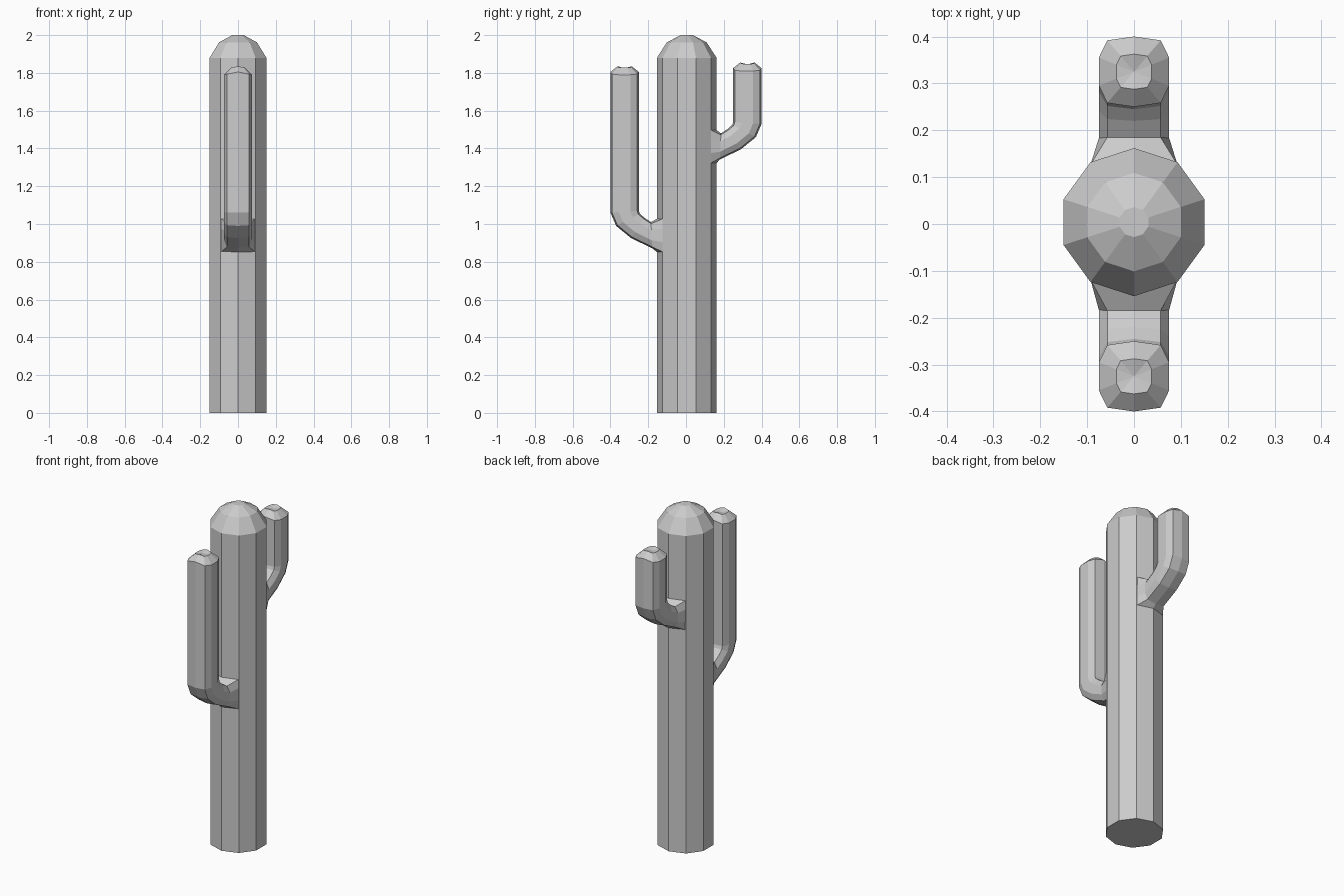
import bpy
import bmesh
import math

cube = bpy.data.objects.get("Cube")
if cube:
    bpy.data.objects.remove(cube, do_unlink=True)

# Single flat colour
grey = bpy.data.materials.new("light_grey")
grey.use_nodes = True
COLOUR = (0.6, 0.6, 0.6, 1)
grey.diffuse_color = COLOUR
grey.node_tree.nodes["Principled BSDF"].inputs["Base Color"].default_value = COLOUR

SIDES = 10
TRUNK_Y = 0.004
TRUNK_R = 0.158


def finish(bm, name):
    bmesh.ops.recalc_face_normals(bm, faces=bm.faces[:])
    mesh = bpy.data.meshes.new(name)
    bm.to_mesh(mesh)
    bm.free()
    mesh.materials.append(grey)
    obj = bpy.data.objects.new(name, mesh)
    bpy.context.collection.objects.link(obj)
    return obj


def loft(bm, rings):
    """Skin a list of equal-length point rings and return their vertices."""
    loops = [[bm.verts.new(p) for p in ring] for ring in rings]
    for a, b in zip(loops, loops[1:]):
        for i in range(len(a)):
            j = (i + 1) % len(a)
            bm.faces.new((a[i], a[j], b[j], b[i]))
    return loops


# Trunk: ten-sided column with a faceted dome
def trunk_ring(radius, z):
    angles = [math.pi / 2 + i * math.tau / SIDES for i in range(SIDES)]
    return [(radius * math.cos(a), TRUNK_Y + radius * math.sin(a), z) for a in angles]


bm = bmesh.new()
profile = [(TRUNK_R, 0), (TRUNK_R, 1.88), (0.105, 1.962), (0.032, 2.0)]
loops = loft(bm, [trunk_ring(r, z) for r, z in profile])
bm.faces.new(loops[0])
bm.faces.new(loops[-1])
finish(bm, "trunk")

# Arm cross-section: x offset and position from inner (-1) to outer (1) side
half = [(0, 1), (0.057, 0.89), (0.075, 0.4), (0.075, -0.4), (0.057, -0.89), (0, -1)]
section = half + [(-x, v) for x, v in half[-2:0:-1]]

# Elbow stations: inner (distance, height) and outer (distance, height)
elbow = [
    ((0.185, 0.16), (0.18, 0.022)),
    ((0.22, 0.183), (0.29, 0.075)),
    ((0.245, 0.205), (0.37, 0.14)),
    ((0.25, 0.22), (0.4, 0.21)),
]


def arm(name, side, base, top):
    # Flared root wrapped around the trunk's corner
    rings = []
    root = []
    for x, v in section:
        flare = 0.093 * (x > 0) - 0.093 * (x < 0)
        reach = 0.122 if x else 0.155
        spread = v if abs(v) < 0.5 else math.copysign(1, v)
        root.append((flare, side * reach + TRUNK_Y, base + 0.09 - 0.09 * spread))
    rings.append(root)
    # Curved elbow
    for inner, outer in elbow:
        ring = []
        for x, v in section:
            t = (v + 1) / 2
            d = inner[0] + (outer[0] - inner[0]) * t
            h = inner[1] + (outer[1] - inner[1]) * t
            ring.append((x, side * d, base + h))
        rings.append(ring)
    # Upright end and arched cap
    for scale, rise in ((1, -0.03), (0.5, 0)):
        rings.append([(x * scale, side * (0.325 + 0.075 * v * scale),
                       top + rise - 0.2 * abs(x) * scale) for x, v in section])
    bm = bmesh.new()
    loops = loft(bm, rings)
    bm.faces.new(loops[0])
    centre = bm.verts.new((0, side * 0.325, top - 0.01))
    end = loops[-1]
    for i in range(SIDES):
        bm.faces.new((end[i], end[(i + 1) % SIDES], centre))
    finish(bm, name)


arm("front_arm", -1, 0.85, 1.835)
arm("back_arm", 1, 1.32, 1.855)
